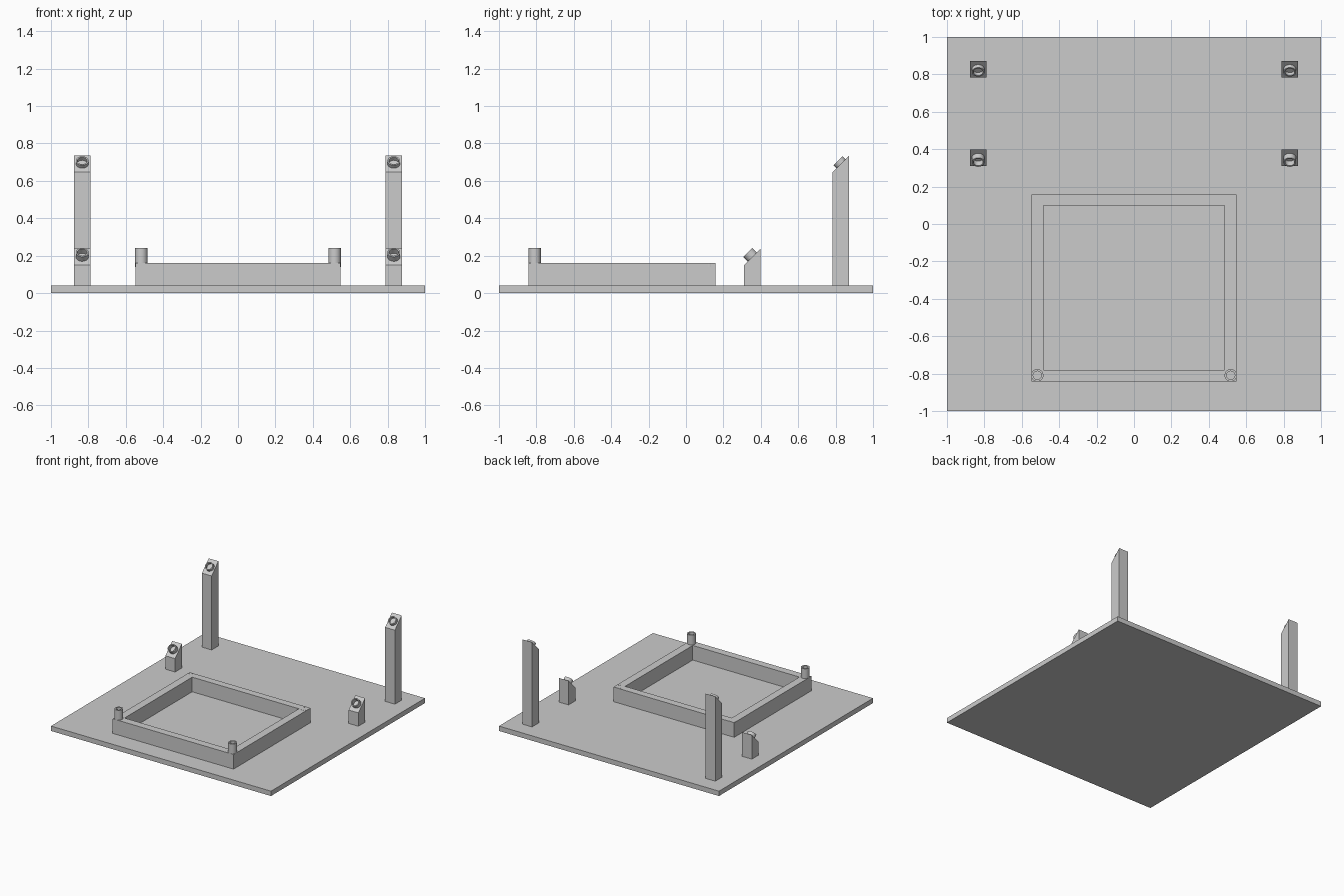
import bpy, bmesh, math
from mathutils import Matrix, Vector

if "Cube" in bpy.data.objects:
    bpy.data.objects.remove(bpy.data.objects["Cube"])

grey = bpy.data.materials.new("plain_grey")
grey.diffuse_color = (0.6, 0.6, 0.6, 1)
grey.use_nodes = True
grey.node_tree.nodes["Principled BSDF"].inputs["Base Color"].default_value = grey.diffuse_color


def finish(name, bm):
    bmesh.ops.recalc_face_normals(bm, faces=bm.faces)
    me = bpy.data.meshes.new(name)
    bm.to_mesh(me)
    bm.free()
    me.materials.append(grey)
    ob = bpy.data.objects.new(name, me)
    bpy.context.collection.objects.link(ob)
    return ob


def box(name, lo, hi):
    bm = bmesh.new()
    bmesh.ops.create_cube(bm, size=1)
    lo, hi = Vector(lo), Vector(hi)
    for v in bm.verts:
        v.co = Vector((v.co[i] * (hi[i] - lo[i]) + (lo[i] + hi[i]) / 2) for i in range(3))
    return finish(name, bm)


def tube(name, base, length, tilt=0.0, r_out=0.033, r_in=0.022, n=32):
    """Hollow tube whose local z axis is tilted towards the front."""
    bm = bmesh.new()
    profile = [(r_in, 0), (r_out, 0), (r_out, length), (r_in, length)]
    rings = []
    for r, z in profile:
        rings.append([bm.verts.new((r * math.cos(2 * math.pi * i / n),
                                    r * math.sin(2 * math.pi * i / n), z)) for i in range(n)])
    for k in range(4):
        a, b = rings[k], rings[(k + 1) % 4]
        for i in range(n):
            j = (i + 1) % n
            bm.faces.new((a[i], a[j], b[j], b[i]))
    bmesh.ops.transform(bm, verts=bm.verts,
                        matrix=Matrix.Translation(base) @ Matrix.Rotation(tilt, 4, 'X'))
    ob = finish(name, bm)
    bpy.ops.object.select_all(action='DESELECT')
    ob.select_set(True)
    bpy.context.view_layer.objects.active = ob
    bpy.ops.object.shade_smooth_by_angle(angle=math.radians(30))
    return ob


def post(name, x, y0, y1, z_front, z_back, w=0.088):
    """Square post with a sloped top, extruded from its side profile."""
    bm = bmesh.new()
    prof = [(y0, 0.04), (y1, 0.04), (y1, z_back), (y0, z_front)]
    f = bm.faces.new([bm.verts.new((x - w / 2, y, z)) for y, z in prof])
    ext = bmesh.ops.extrude_face_region(bm, geom=[f])["geom"]
    bmesh.ops.translate(bm, vec=(w, 0, 0),
                        verts=[v for v in ext if isinstance(v, bmesh.types.BMVert)])
    return finish(name, bm)


# base plate
box("base_plate", (-1, -1, 0), (1, 1, 0.04))

# rectangular frame
X, XI, YF, YB, T = 0.549, 0.485, -0.842, 0.158, 0.16
box("frame_front_rail", (-X, YF, 0.04), (X, YF + 0.062, T))
box("frame_back_rail", (-X, YB - 0.06, 0.04), (X, YB, T))

for s, side in ((-1, "left"), (1, "right")):
    xs = sorted((s * X, s * XI))
    box("frame_rail_" + side, (xs[0], YF + 0.062, 0.04), (xs[1], YB - 0.06, T))
    # raised tubes at the front, flush rings at the back
    tube("frame_front_tube_" + side, (s * 0.517, -0.809, T), 0.08)
    tube("frame_back_ring_" + side, (s * 0.517, 0.125, T - 0.02), 0.0205)
    # short and tall posts with sockets on the sloped tops
    for kind, y0, y1, zf, zb, h in (("short", 0.31, 0.398, 0.15, 0.238, 0.034),
                                    ("tall", 0.784, 0.872, 0.648, 0.736, 0.022)):
        post(f"{kind}_post_{side}", s * 0.833, y0, y1, zf, zb)
        tube(f"{kind}_post_socket_{side}",
             (s * 0.833, (y0 + y1) / 2, (zf + zb) / 2), h, math.radians(45), 0.034, 0.026)
